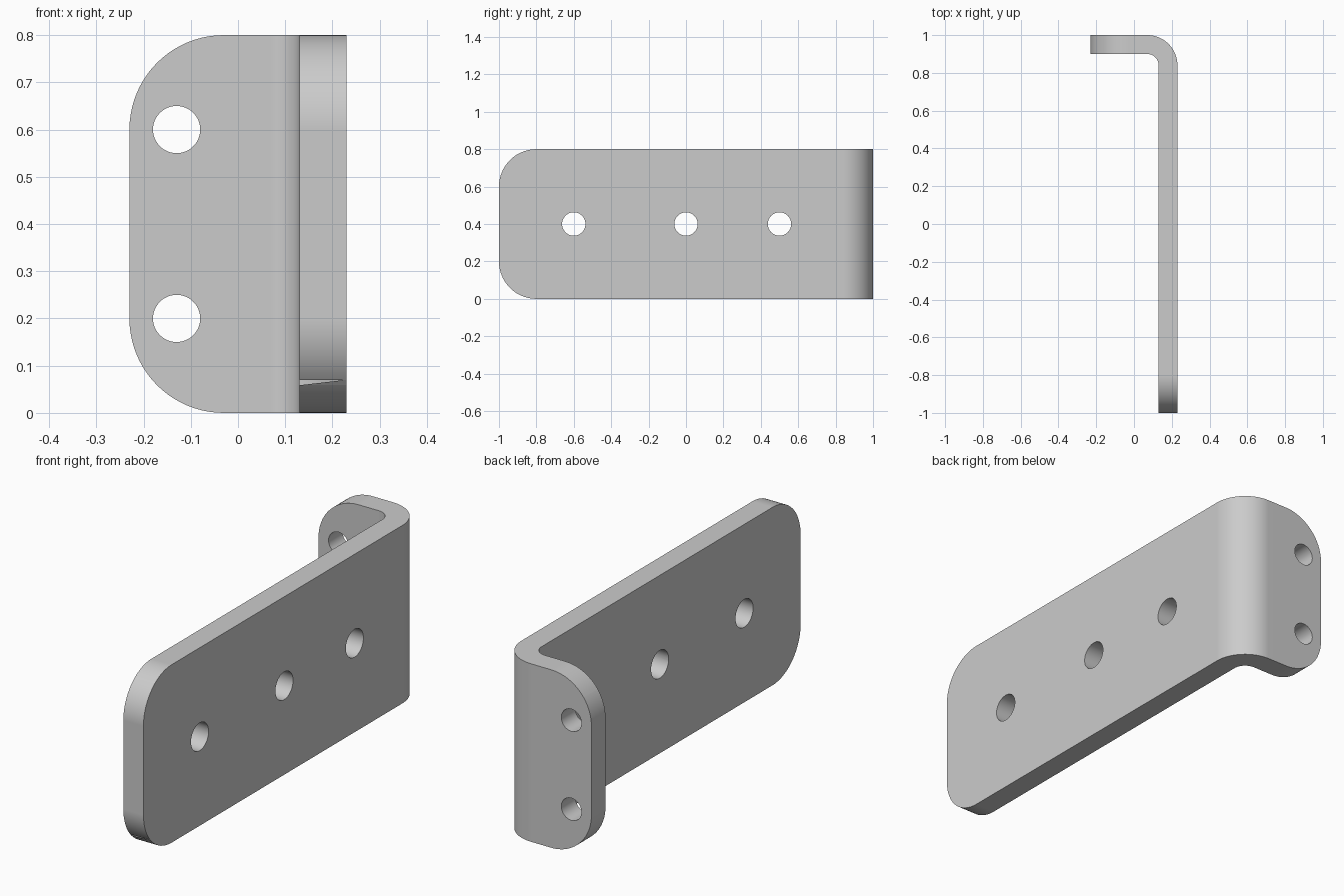
import bpy, bmesh
from math import sin, cos, pi

old = bpy.data.objects.get("Cube")
if old:
    bpy.data.objects.remove(old, do_unlink=True)

HEIGHT, THICK, CORNER = 0.8, 0.1, 0.2
X, Y = 0.23, 1.0
INNER, OUTER = 0.06, 0.16


def arc(cx, cy, r, a0, a1, n=20):
    """Points along an arc, angles in half turns."""
    return [(cx + r * cos(pi * (a0 + (a1 - a0) * i / n)),
             cy + r * sin(pi * (a0 + (a1 - a0) * i / n))) for i in range(n + 1)]


def prism(name, pts, axis, lo, hi):
    """Extrude a closed outline along an axis."""
    place = {"x": lambda u, v, w: (w, u, v),
             "y": lambda u, v, w: (u, w, v),
             "z": lambda u, v, w: (u, v, w)}[axis]
    bm = bmesh.new()
    a = [bm.verts.new(place(u, v, lo)) for u, v in pts]
    b = [bm.verts.new(place(u, v, hi)) for u, v in pts]
    bm.faces.new(a)
    bm.faces.new(b)
    for i in range(len(pts)):
        j = (i + 1) % len(pts)
        bm.faces.new((a[i], a[j], b[j], b[i]))
    bmesh.ops.recalc_face_normals(bm, faces=bm.faces)
    mesh = bpy.data.meshes.new(name)
    bm.to_mesh(mesh)
    bm.free()
    obj = bpy.data.objects.new(name, mesh)
    bpy.context.collection.objects.link(obj)
    return obj


def hole(axis, u, v, r, lo, hi):
    return prism("hole_cutter", arc(u, v, r, 0, 2, 48)[:-1], axis, lo, hi)


def corner(axis, end, side, lo, hi):
    """Cutter that rounds one plate corner; side is -1 low, 1 high."""
    mid = HEIGHT / 2
    zc = mid + side * (mid - CORNER)
    far = mid + side * (mid + 0.1)
    pts = arc(end + CORNER, zc, CORNER, 1, 1 - side * 0.5)
    pts += [(end + CORNER, far), (end - 0.1, far), (end - 0.1, zc)]
    return prism("corner_cutter", pts, axis, lo, hi)


# Bent plate: long wall, bend and short flange
outline = [(X - THICK, -Y), (X, -Y)]
outline += arc(X - OUTER, Y - OUTER, OUTER, 0, 0.5)
outline += [(-X, Y), (-X, Y - THICK)]
outline += arc(X - OUTER, Y - OUTER, INNER, 0.5, 0)
bracket = prism("angle_bracket", outline, "z", 0, HEIGHT)

# Rounded corners and screw holes
cutters = [hole("x", y, 0.4, 0.0625, 0, 0.4) for y in (-0.6, 0, 0.5)]
cutters += [hole("y", -0.13, z, 0.05, 0.8, 1.2) for z in (0.2, 0.6)]
for side in (-1, 1):
    cutters.append(corner("x", -Y, side, 0, 0.4))
    cutters.append(corner("y", -X, side, 0.8, 1.2))

bpy.ops.object.select_all(action="DESELECT")
bpy.context.view_layer.objects.active = bracket
bracket.select_set(True)
for c in cutters:
    c.hide_render = True
    mod = bracket.modifiers.new("cut", "BOOLEAN")
    mod.operation = "DIFFERENCE"
    mod.solver = "EXACT"
    mod.object = c
    bpy.ops.object.modifier_apply(modifier=mod.name)
    bpy.data.objects.remove(c, do_unlink=True)

# Smooth bends with crisp edges
bpy.ops.object.shade_smooth_by_angle(angle=pi / 6)
weighted = bracket.modifiers.new("weighted_normals", "WEIGHTED_NORMAL")
weighted.keep_sharp = True

# Plain grey metal
grey = bpy.data.materials.new("grey_metal")
grey.use_nodes = True
colour = (0.6, 0.6, 0.6, 1)
grey.diffuse_color = colour
grey.node_tree.nodes["Principled BSDF"].inputs["Base Color"].default_value = colour
bracket.data.materials.clear()
bracket.data.materials.append(grey)
